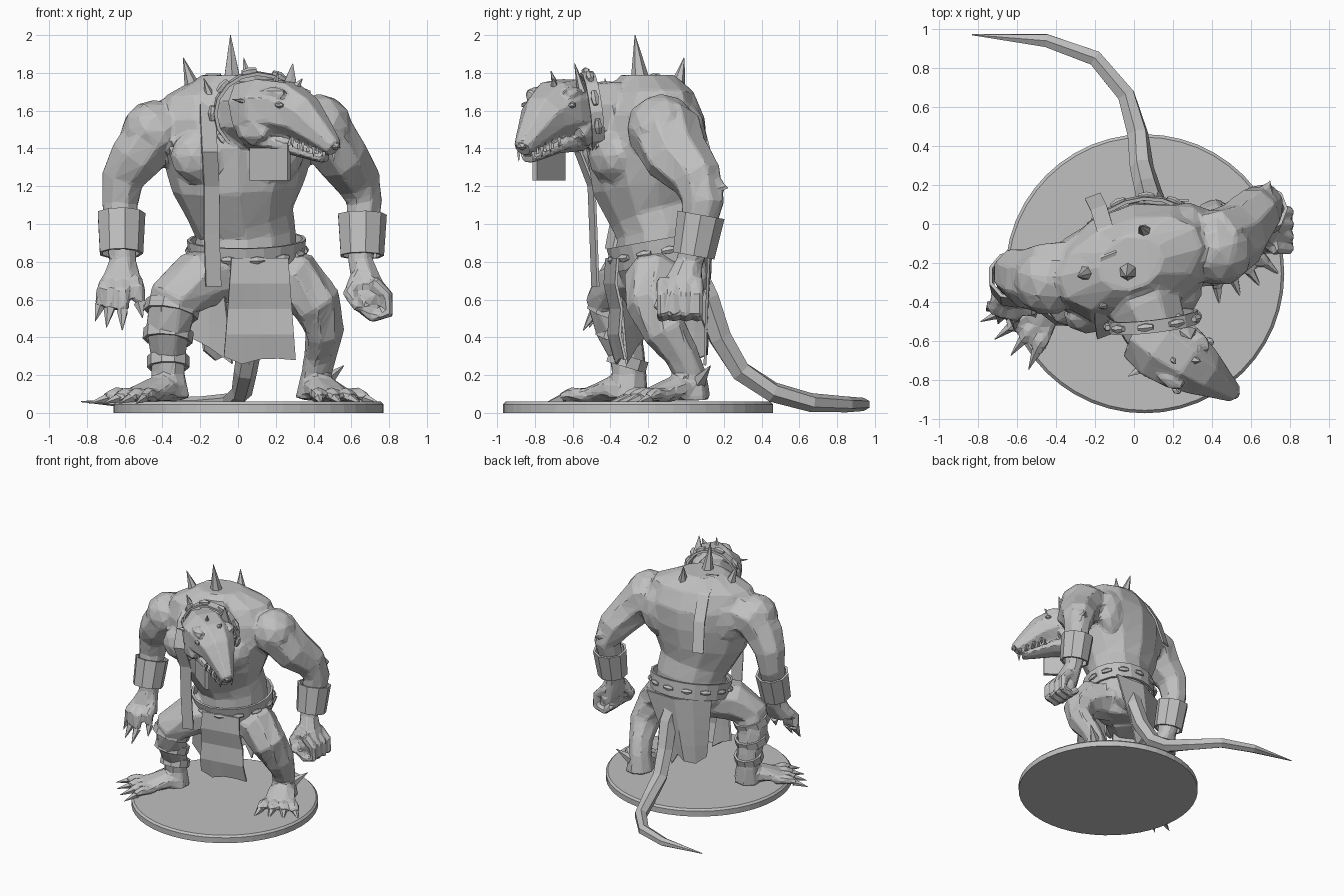
import bpy
import bmesh
import math
import random
from mathutils import Vector, Matrix

random.seed(4)
cube = bpy.data.objects.get("Cube")
if cube:
    bpy.data.objects.remove(cube, do_unlink=True)

stone = bpy.data.materials.new("plain grey")
stone.use_nodes = True
grey = (.53, .53, .53, 1)
stone.diffuse_color = grey
stone.node_tree.nodes["Principled BSDF"].inputs["Base Color"].default_value = grey
X, Y, Z = Vector((1, 0, 0)), Vector((0, 1, 0)), Vector((0, 0, 1))


def finish(name, bm, voxel=None, ratio=None, thickness=None):
    """Turn a bmesh into a flat shaded object; optionally fuse it into a faceted skin."""
    bmesh.ops.recalc_face_normals(bm, faces=bm.faces)
    mesh = bpy.data.meshes.new(name)
    bm.to_mesh(mesh)
    bm.free()
    mesh.materials.append(stone)
    obj = bpy.data.objects.new(name, mesh)
    bpy.context.collection.objects.link(obj)
    if voxel:
        remesh = obj.modifiers.new("Fuse", 'REMESH')
        remesh.mode = 'VOXEL'
        remesh.voxel_size = voxel
        decimate = obj.modifiers.new("Facets", 'DECIMATE')
        decimate.ratio = ratio
    if thickness:
        solid = obj.modifiers.new("Thickness", 'SOLIDIFY')
        solid.thickness = thickness
        solid.offset = 0
    return obj


def loft(bm, stations, side=X, sides=8):
    """Closed tube through stations (x, y, z, radius along side, other radius)."""
    centres = [Vector(s[:3]) for s in stations]
    rings = []
    for i, station in enumerate(stations):
        along = (centres[min(i + 1, len(centres) - 1)] - centres[max(i - 1, 0)]).normalized()
        across = (side - along * side.dot(along)).normalized()
        other = along.cross(across)
        ring = []
        for k in range(sides):
            angle = math.tau * (k + .5) / sides
            ring.append(bm.verts.new(centres[i] + across * station[3] * math.cos(angle)
                                     + other * station[4] * math.sin(angle)))
        rings.append(ring)
    for low, high in zip(rings, rings[1:]):
        for k in range(sides):
            n = (k + 1) % sides
            bm.faces.new((low[k], low[n], high[n], high[k]))
    bm.faces.new(rings[0])
    bm.faces.new(rings[-1])


def spike(bm, base, tip, radius, sides=6, flat=1.0):
    along = Vector(tip) - Vector(base)
    side = Y if abs(along.x) > abs(along.y) else X
    loft(bm, [(*base, radius, radius * flat), (*tip, .002, .002)], side, sides)


def blob(bm, centre, radii, turn=0.0, detail=2):
    matrix = (Matrix.Translation(centre) @ Matrix.Rotation(turn, 4, 'Z')
              @ Matrix.Diagonal((*radii, 1)))
    bmesh.ops.create_icosphere(bm, subdivisions=detail, radius=1, matrix=matrix)


def band(name, centre, axis, side, rx, ry, height, flare=1.0, studs=0, sides=16):
    """Thick hoop around an axis, with optional oblong studs."""
    bm = bmesh.new()
    centre, axis = Vector(centre), Vector(axis).normalized()
    across = (side - axis * side.dot(axis)).normalized()
    other = axis.cross(across)

    def rim(angle, grow, lift):
        return (centre + across * (rx + grow) * math.cos(angle)
                + other * (ry + grow) * math.sin(angle) + axis * lift)
    loops = []
    for k in range(sides):
        angle = math.tau * k / sides
        wide = rx * (flare - 1)
        loops.append([bm.verts.new(rim(angle, g, h)) for g, h in (
            (0, -height / 2), (.018, -height / 2), (.018 + wide, height / 2), (wide, height / 2))])
    for k in range(sides):
        a, b = loops[k], loops[(k + 1) % sides]
        for j in range(4):
            m = (j + 1) % 4
            bm.faces.new((a[j], a[m], b[m], b[j]))
    for k in range(studs):
        angle = math.tau * (k + .5) / studs
        spot = rim(angle, .022, 0)
        ahead = (rim(angle + .1, .02, 0) - rim(angle - .1, .02, 0)).normalized() * .04
        loft(bm, [(*(spot - ahead), .014, .014), (*spot, .024, .024), (*(spot + ahead), .014, .014)],
             axis, 6)
    return finish(name, bm)


def sheet(name, rows, thickness=.014, jagged=0.0):
    """Cloth from rows of points, with a torn last row."""
    bm = bmesh.new()
    grid = []
    for r, row in enumerate(rows):
        tear = jagged if r == len(rows) - 1 else 0
        grid.append([bm.verts.new(Vector(p) + Z * random.uniform(-tear, tear)) for p in row])
    for top, low in zip(grid, grid[1:]):
        for k in range(len(top) - 1):
            bm.faces.new((top[k], top[k + 1], low[k + 1], low[k]))
    return finish(name, bm, thickness=thickness)


# Round base
bm = bmesh.new()
for width, top, depth, height in ((.715, .715, .045, .0225), (.715, .7, .015, .0525)):
    bmesh.ops.create_cone(bm, cap_ends=True, segments=48, radius1=width, radius2=top, depth=depth,
                          matrix=Matrix.Translation((.055, -.255, height)))
finish("base_disc", bm)

# Torso, turned so that the right shoulder leads
body = bmesh.new()
shoulder_line = Vector((.94, .34, 0))
loft(body, [(.03, -.15, .6, .18, .15), (.04, -.13, .76, .28, .24), (.04, -.13, .95, .27, .235),
            (.02, -.16, 1.04, .28, .24), (0, -.2, 1.2, .36, .29), (0, -.21, 1.4, .42, .31),
            (-.01, -.2, 1.56, .43, .29), (-.02, -.2, 1.69, .39, .22),
            (-.02, -.2, 1.79, .17, .14)], shoulder_line, 12)
twist = .35
for centre, radii in (((.16, -.38, 1.36), (.2, .13, .16)), ((-.17, -.43, 1.36), (.2, .12, .16)),
                      ((.2, -.02, 1.45), (.2, .12, .22)), ((-.22, -.13, 1.45), (.2, .12, .22)),
                      ((.05, .0, .72), (.2, .12, .13)),
                      ((.43, -.13, 1.51), (.18, .19, .18)), ((-.44, -.29, 1.49), (.18, .18, .17))):
    blob(body, centre, radii, twist)
# Neck
loft(body, [(-.02, -.25, 1.55, .22, .2), (.06, -.42, 1.57, .2, .2), (.12, -.57, 1.58, .17, .17)])

# Arms
loft(body, [(.3, -.13, 1.52, .18, .17), (.45, -.11, 1.49, .2, .18), (.545, -.05, 1.36, .18, .15),
            (.63, .06, 1.24, .14, .13), (.67, .09, 1.12, .12, .1), (.655, .06, .95, .09, .09),
            (.65, .02, .8, .075, .07), (.69, -.02, .66, .11, .09)], Y)
loft(body, [(-.28, -.25, 1.51, .18, .17), (-.45, -.28, 1.48, .19, .17), (-.54, -.28, 1.35, .16, .15),
            (-.61, -.25, 1.24, .13, .12), (-.625, -.25, 1.1, .11, .1), (-.62, -.29, .95, .09, .09),
            (-.61, -.32, .8, .08, .075), (-.62, -.38, .66, .065, .13)], Y)
spike(body, (.66, .12, 1.22), (.7, .23, 1.19), .07)

# Legs
loft(body, [(-.06, -.2, .74, .18, .16), (-.22, -.32, .7, .165, .16), (-.34, -.39, .6, .145, .14),
            (-.37, -.36, .45, .13, .12), (-.37, -.31, .3, .1, .095), (-.37, -.3, .2, .1, .09),
            (-.36, -.31, .07, .115, .11)], Vector((.65, -.75, 0)))
loft(body, [(.14, -.13, .74, .18, .16), (.31, -.17, .7, .16, .16), (.415, -.18, .58, .145, .135),
            (.46, -.11, .43, .125, .1), (.435, -.02, .3, .095, .085), (.415, .02, .2, .09, .08),
            (.41, .02, .07, .115, .11)], Vector((.45, .9, 0)))


def foot(prefix, ankle, yaw, length):
    """Wedge foot with four splayed toes and claws."""
    claws = bmesh.new()
    root = Vector(ankle)
    ahead = Vector((math.cos(yaw), math.sin(yaw), 0))
    ball = root + ahead * length
    side = ahead.cross(Z)
    loft(body, [(*(root - ahead * .07 + Z * .11), .09, .05), (*(root + ahead * .06 + Z * .13), .11, .07),
                (*(ball + Z * .095), .13, .045)], side)
    for k in range(4):
        spread = (k - 1.5) * .25
        way = Matrix.Rotation(-spread, 3, 'Z') @ ahead
        start = ball + side * (k - 1.5) * .065
        knuckle = start + way * .06 + Z * .1
        end = start + way * .12 + Z * .08
        loft(body, [(*(start - way * .04 + Z * .09), .045, .04), (*knuckle, .043, .038),
                    (*end, .03, .025)], side, 6)
        spike(claws, end - way * .02, end + way * .09 - Z * .03, .028, 5)
    finish(prefix + "_toe_claws", claws)


foot("right", (-.37, -.33, 0), math.radians(-135), .22)
foot("left", (.42, .0, 0), math.radians(-63), .19)

# Left fist: palm, four curled fingers and a thumb
blob(body, (.705, -.03, .61), (.085, .12, .1))
for k in range(4):
    y = -.125 + k * .062
    loft(body, [(.71, y, .7, .035, .04), (.79, y, .62, .035, .035), (.795, y, .53, .034, .033),
                (.71, y, .505, .032, .03), (.65, y, .56, .03, .03)], Y, 6)
loft(body, [(.63, -.06, .72, .045, .04), (.59, -.11, .63, .038, .038), (.64, -.15, .55, .03, .03)], Y, 6)

# Right hand: hanging fingers ending in claws
hand_claws = bmesh.new()
for x, y, z in ((-.73, -.42, .57), (-.68, -.46, .55), (-.61, -.48, .54), (-.52, -.44, .58)):
    root, end = Vector((-.62 + (x + .63) * .7, -.38, .7)), Vector((x, y, z))
    middle = (root + end) / 2 + Vector((0, -.03, .02))
    loft(body, [(*root, .045, .04), (*middle, .044, .042), (*end, .032, .032)], Y, 6)
    spike(hand_claws, end, end + (end - root) * .65, .032, 5)
finish("right_hand_claws", hand_claws)
finish("body_skin", body, .017, .085)

# Tail
bm = bmesh.new()
loft(bm, [(.06, .0, .82, .08, .08), (.09, .11, .6, .075, .07), (.07, .18, .4, .068, .065),
          (.04, .29, .22, .062, .06), (.02, .46, .11, .056, .055), (-.04, .66, .055, .05, .05),
          (-.2, .85, .045, .045, .042), (-.45, .94, .045, .038, .035), (-.83, .97, .06, .003, .003)],
     Vector((.8, .6, 0)), 6)
finish("tail", bm)

# Head, looking over its left side
ahead, lateral = Vector((.83, -.56, 0)), Vector((.56, .83, 0))


def face(a, l, z):
    return Vector((.07, -.57, z)) + ahead * a + lateral * l


bm = bmesh.new()
loft(bm, [(*face(a, 0, z), w, h) for a, z, w, h in (
    (-.03, 1.58, .17, .18), (.09, 1.61, .2, .17), (.22, 1.6, .18, .165), (.33, 1.56, .135, .13),
    (.43, 1.48, .09, .09), (.53, 1.4, .05, .05))], lateral)
loft(bm, [(*face(a, 0, z), w, h) for a, z, w, h in (
    (.03, 1.46, .14, .08), (.24, 1.42, .105, .05), (.47, 1.345, .05, .025))], lateral)
for s in (-1, 1):
    blob(bm, face(.22, s * .12, 1.69), (.09, .05, .04), -.6, 1)
    blob(bm, face(.1, s * .13, 1.5), (.12, .06, .09), -.6, 1)
finish("head", bm, .012, .11)

eyes, teeth, bumps = bmesh.new(), bmesh.new(), bmesh.new()
for s in (-1, 1):
    blob(eyes, face(.28, s * .15, 1.63), (.028, .022, .018), -.6, 1)
    for k in range(4):
        tooth = face(.33 + k * .055, s * (.1 - k * .018), 1.46 - k * .025)
        spike(teeth, tooth, tooth - Z * .055, .014, 4)
        tooth = face(.3 + k * .05, s * (.083 - k * .013), 1.415 - k * .015)
        spike(teeth, tooth, tooth + Z * .05, .012, 4)
    spike(bumps, face(.22 + s * .05, s * .03, 1.73), face(.25 + s * .05, s * .04, 1.79 - s * .02), .022, 5)
blob(bumps, face(.535, 0, 1.415), (.03, .035, .025), -.6, 1)
# Ears, one up and one out because the head is tilted
ears = bmesh.new()
spike(ears, (.27, -.55, 1.7), (.29, -.59, 1.85), .055, 6, .5)
spike(ears, (.09, -.71, 1.64), (-.03, -.78, 1.66), .05, 6, .5)
for name, part in (("eyes", eyes), ("ears", ears), ("teeth", teeth), ("snout_bumps", bumps)):
    finish(name, part)
chin = [Vector((.07, -.65, 1.43)), Vector((.27, -.8, 1.43))]
sheet("chin_tag", [chin, [p - Z * .2 for p in chin]], .03)

# Back spikes
bm = bmesh.new()
for base, tip, radius in (((-.03, -.24, 1.74), (-.04, -.27, 2), .055),
                          ((-.22, -.24, 1.66), (-.29, -.27, 1.88), .06),
                          ((.07, -.06, 1.66), (.03, -.01, 1.88), .06),
                          ((-.13, -.4, 1.62), (-.18, -.43, 1.77), .045)):
    spike(bm, base, tip, radius)
finish("back_spikes", bm)

# Spur on the left heel
bm = bmesh.new()
spike(bm, (.42, .04, .13), (.56, .13, .25), .06, 5)
finish("heel_spur", bm)

# Collar, belt, bracers and leg wraps
band("collar", (.1, -.5, 1.59), (.12, -1, -.12), X, .215, .2, .065, studs=9)
band("belt", (.045, -.13, .855), (0, -.18, 1), shoulder_line, .29, .25, .13, 1.04, studs=13, sides=20)
band("left_bracer", (.655, .06, .94), (0, .18, 1), X, .1, .095, .22, 1.15, sides=9)
band("right_bracer", (-.62, -.29, .95), (0, .25, 1), X, .1, .1, .22, 1.12, sides=9)
for k, (x, y, z, r) in enumerate(((-.37, -.31, .27, .095), (-.37, -.35, .41, .115), (-.35, -.38, .55, .128))):
    band("right_leg_wrap_%d" % (k + 1), (x, y, z), (.1 * k, .3, 1), X, r, r, .06, sides=10)

# Loincloth front, torn side strip and back
sheet("front_loincloth", [[(.115 + u * (.15 + .04 * r / 4), -.39 + .03 * u + .01 * r - .02 * (r % 2),
                            .82 - .135 * r) for u in (-1, -.5, 0, .5, 1)] for r in range(5)], jagged=.025)
sheet("side_loincloth", [[(-.15 + u * (.06 + .02 * r), -.31 - .05 * u + .015 * r, .8 - .16 * r - .06 * u * r / 3)
                          for u in (-1, 0, 1)] for r in range(4)], jagged=.04)
sheet("back_loincloth", [[(.02 + u * (.26 - .035 * r) - .02 * r, .13 + .06 * u - .005 * r - .07 * abs(u),
                           .82 - .13 * r) for u in (-1, -.5, 0, .5, 1)] for r in range(5)], jagged=.06)

# Shoulder strap with loose ends
strap = [(-.13, -.48, .67), (-.14, -.49, .95), (-.14, -.5, 1.2), (-.15, -.57, 1.38), (-.16, -.5, 1.58),
         (-.16, -.37, 1.71), (-.13, -.16, 1.79), (-.15, -.02, 1.68), (-.18, .08, 1.5), (-.21, .14, 1.27)]
sheet("shoulder_strap", [[(x - .04, y - .015, z), (x + .04, y + .015, z)] for x, y, z in strap])
